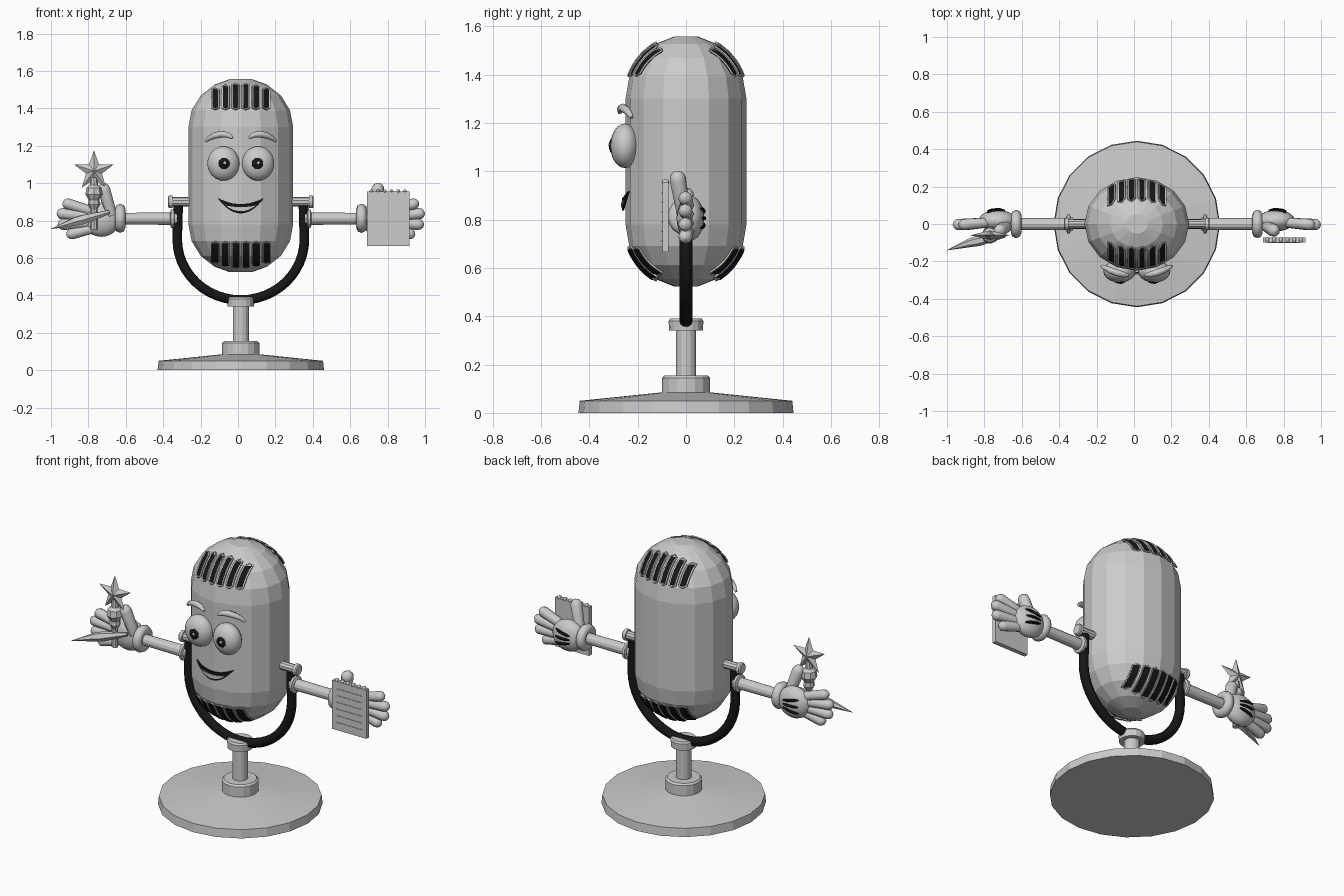
import bpy, bmesh
from math import sin, cos, pi, sqrt, radians
from mathutils import Vector, Matrix

if "Cube" in bpy.data.objects:
    bpy.data.objects.remove(bpy.data.objects["Cube"])

CX = 0.015          # symmetry plane of the figure
STRETCH = 1.12      # body is a little wider than deep
R = 0.25
Z_LOW, Z_HIGH = 0.78, 1.30


def material(name, v):
    m = bpy.data.materials.new(name)
    m.use_nodes = True
    m.diffuse_color = (v, v, v, 1)
    m.node_tree.nodes["Principled BSDF"].inputs["Base Color"].default_value = (v, v, v, 1)
    return m


GREY = material("light grey", 0.6)
BLACK = material("black", 0.008)


def finish(bm, name, mat, smooth=None):
    bmesh.ops.recalc_face_normals(bm, faces=bm.faces)
    me = bpy.data.meshes.new(name)
    bm.to_mesh(me)
    bm.free()
    me.materials.append(mat)
    ob = bpy.data.objects.new(name, me)
    bpy.context.collection.objects.link(ob)
    if smooth:
        shade(ob, smooth)
    return ob


def shade(ob, angle):
    bpy.ops.object.select_all(action='DESELECT')
    ob.select_set(True)
    bpy.context.view_layer.objects.active = ob
    bpy.ops.object.shade_smooth_by_angle(angle=radians(angle))


def lathe(name, profile, sides, mat, matrix=Matrix(), smooth=None):
    """Revolve (radius, height) pairs around z, then transform."""
    bm = bmesh.new()
    rings = [[bm.verts.new((r * cos(2 * pi * i / sides), r * sin(2 * pi * i / sides), z))
              for i in range(sides)] for r, z in profile]
    for a, b in zip(rings, rings[1:]):
        for i in range(sides):
            j = (i + 1) % sides
            bm.faces.new((a[i], a[j], b[j], b[i]))
    bm.faces.new(rings[0])
    bm.faces.new(rings[-1])
    bmesh.ops.transform(bm, matrix=matrix, verts=bm.verts)
    return finish(bm, name, mat, smooth)


def tube(name, points, radii, mat, cyclic=False, res=2, smooth=50):
    cu = bpy.data.curves.new(name, 'CURVE')
    cu.dimensions = '3D'
    cu.bevel_depth = 1
    cu.bevel_resolution = res
    cu.use_fill_caps = True
    sp = cu.splines.new('POLY')
    sp.points.add(len(points) - 1)
    sp.use_cyclic_u = cyclic
    for p, co, r in zip(sp.points, points, radii):
        p.co = (*co, 1)
        p.radius = r
    cu.materials.append(mat)
    ob = bpy.data.objects.new(name, cu)
    bpy.context.collection.objects.link(ob)
    bpy.ops.object.select_all(action='DESELECT')
    ob.select_set(True)
    bpy.context.view_layer.objects.active = ob
    bpy.ops.object.convert(target='MESH')
    shade(bpy.context.object, smooth)


def finger(name, a, b, r):
    a, b = Vector(a), Vector(b)
    d = (b - a).normalized()
    ends = [(1, 1), (.5, .87), (.15, .53), (0, .1)]
    tube(name, [a] + [b - d * r * k for k, _ in ends], [r * .85] + [r * k for _, k in ends], GREY)


def ball(name, centre, size, mat, seg=20, rings=12):
    bm = bmesh.new()
    bmesh.ops.create_uvsphere(bm, u_segments=seg, v_segments=rings, radius=1,
                              matrix=Matrix.Translation(centre) @ Matrix.Diagonal((*size, 1)))
    return finish(bm, name, mat, 60)


def box(name, centre, size, mat):
    bm = bmesh.new()
    bmesh.ops.create_cube(bm, size=1, matrix=Matrix.Translation(centre) @ Matrix.Diagonal((*size, 1)))
    return finish(bm, name, mat)


def skin(dx, z, front=-1, lift=0.0):
    """Point on the capsule surface, raised by lift."""
    h = max(z - Z_HIGH, Z_LOW - z, 0)
    r = sqrt(max(R * R - (h * .96) ** 2, 0))
    y = sqrt(max(r * r - (dx / STRETCH) ** 2, 0))
    n = Vector((dx, y, (z > 1) * h - (z < 1) * h)).normalized() * lift
    return Vector((CX + dx + n.x, front * (y + n.y), z + n.z))


def patch(name, x0, x1, top, bottom, mat, front=-1, lift=.004, nx=2, nz=6):
    """Thin plate on the body skin between two height curves."""
    bm = bmesh.new()
    grid = []
    for i in range(nx + 1):
        x = x0 + (x1 - x0) * i / nx
        lo, hi = bottom(x), top(x)
        grid.append([bm.verts.new(skin(x, lo + (hi - lo) * j / nz, front, lift)) for j in range(nz + 1)])
    for a, b in zip(grid, grid[1:]):
        for j in range(nz):
            bm.faces.new((a[j], b[j], b[j + 1], a[j + 1]))
    bmesh.ops.recalc_face_normals(bm, faces=bm.faces)
    bm.normal_update()
    if sum(f.normal.y for f in bm.faces) * front < 0:
        bmesh.ops.reverse_faces(bm, faces=bm.faces)
    ob = finish(bm, name, mat)
    sol = ob.modifiers.new("thickness", 'SOLIDIFY')
    sol.thickness = .008


AT = Matrix.Translation((CX, 0, 0))

# Stand
lathe("base", [(.445, 0), (.44, .05), (.1, .085)], 20, GREY, AT)
lathe("base_collar", [(.1, .07), (.1, .145), (.09, .155)], 16, GREY, AT)
lathe("pole", [(.043, .14), (.043, .36)], 14, GREY, AT)
lathe("pole_cap", [(.07, .34), (.072, .38), (.065, .39)], 16, GREY, AT)

# Yoke: two uprights joined by a half ellipse
arc = [(CX - .34 * cos(pi * i / 24), 0, .70 - .325 * sin(pi * i / 24)) for i in range(25)]
path = [(CX - .335, 0, .88)] + arc + [(CX + .335, 0, .88)]
tube("yoke", path, [.027] * len(path), BLACK, res=3)

# Capsule body
steps = [0, 20, 40, 60, 78]
dome = [(R * cos(radians(a)), .262 * sin(radians(a))) for a in steps]
profile = [(r, Z_LOW - h) for r, h in reversed(dome)] + [(r, Z_HIGH + h) for r, h in dome]
lathe("body", profile, 16, GREY, AT @ Matrix.Diagonal((STRETCH, 1, 1, 1)))

# Grille slots with raised rims, top and bottom, front and back
for front, face in ((-1, "front"), (1, "back")):
    for mid, inner, level in ((1.3, 1, "upper"), (.78, -1, "lower")):
        for k in range(6):
            x = (k - 2.5) * .053
            near = mid + inner * .1
            far = mid + inner * (.22 - .004 * (abs(k - 2.5)) ** 2)
            lo, hi = min(near, far), max(near, far)
            label = f"{face}_{level}_slot_{k + 1}"
            patch(label, x - .016, x + .016, lambda _: hi, lambda _: lo, BLACK, front, .006)
            zs = [lo + (hi - lo) * j / 6 for j in range(7)]
            loop = [skin(x - .018, z, front, .006) for z in zs] + [skin(x, hi + .008, front, .006)]
            loop += [skin(x + .018, z, front, .006) for z in reversed(zs)] + [skin(x, lo - .008, front, .006)]
            tube(label + "_rim", loop, [.005] * len(loop), GREY, True, 0)

# Smile
patch("mouth", -.115, .115, lambda x: .888 + 2.2 * x * x, lambda x: .838 + 5.9 * x * x,
      BLACK, lift=.014, nx=16, nz=3)
patch("tongue", -.075, .075, lambda x: .872 + 1.5 * x * x, lambda x: .85 + 5.4 * x * x,
      GREY, lift=.019, nx=12, nz=2)

for s, side in ((1, "left"), (-1, "right")):
    def at(dx, y, z):
        return Vector((CX + s * dx, y, z))

    def along(dx, y, z):
        return Matrix.Translation(at(dx, y, z)) @ Matrix.Rotation(s * pi / 2, 4, 'Y')

    # Eyes and brows
    ball(side + "_eye", at(.093, -.253, 1.105), (.086, .06, .092), GREY)
    ball(side + "_pupil", at(.09, -.303, 1.105), (.033, .016, .033), BLACK, 16, 8)
    ball(side + "_glint", at(.09, -.316, 1.108) + Vector((.004, 0, 0)), (.009, .005, .009), GREY, 8, 6)
    brow = [(.045, 1.243), (.07, 1.258), (.105, 1.262), (.14, 1.254), (.17, 1.24), (.19, 1.222)]
    tube(side + "_brow", [at(x, -.278 + 1.5 * x * x, z) for x, z in brow],
         [.008, .015, .018, .017, .013, .007], GREY)

    # Pivot knob and arm
    lathe(side + "_pivot", [(.025, 0), (.025, .1)], 10, GREY, along(.27, 0, .9))
    lathe(side + "_knob", [(.033, 0), (.033, .018), (.028, .024)], 12, GREY, along(.365, 0, .9))
    lathe(side + "_arm", [(.035, 0), (.036, .012), (.05, .016), (.05, .03), (.033, .036), (.031, .3)],
          12, GREY, along(.342, 0, .81))

    # Glove: cuff, palm, fingers, thumb and black seams
    ring = [at(.645, .048 * cos(pi * i / 8), .812 + .05 * sin(pi * i / 8)) for i in range(16)]
    tube(side + "_cuff", ring, [.028] * 16, GREY, True)
    ball(side + "_palm", at(.745, .018, .805), (.1, .057, .092), GREY)
    tips = [(.925, .897), (.957, .84), (.952, .778), (.905, .722)]
    for k, (x, z) in enumerate(tips):
        finger(f"{side}_finger_{k + 1}", at(.77, .01, .8 + (z - .805) * .45), at(x + .027, -.005, z), .03)
    finger(side + "_thumb", at(.69, -.01, .83), at(.742, -.04, 1.0), .035)
    for k in (-1, 0, 1):
        seam = []
        for x in (.705, .73, .755, .78, .8):
            z = k * (.022 + (x - .705) * .2)
            y = .018 + .057 * sqrt(1 - ((x - .745) / .1) ** 2 - (z / .092) ** 2)
            seam.append(at(x, y + .002, .805 + z))
        tube(f"{side}_glove_seam_{k + 2}", seam, [.004, .008, .008, .008, .004], BLACK, res=1)

# Notepad in the left hand
box("notepad", (.803, -.085, .81), (.226, .026, .29), GREY)
for k in range(6):
    box(f"notepad_line_{k + 1}", (.803, -.099, .71 + .04 * k), (.17, .004, .005), GREY)
    ball(f"notepad_ring_{k + 1}", (.713 + .036 * k, -.085, .955), (.01, .016, .012), GREY, 8, 6)

# Star award and pointed pen in the right hand
bm = bmesh.new()
c = Vector((-.77, -.06, 1.065))
rim = [bm.verts.new(c + Vector((sin(pi * i / 5), 0, cos(pi * i / 5))) * (.045 if i % 2 else .11))
       for i in range(10)]
for depth in (-.025, .025):
    peak = bm.verts.new(c + Vector((0, depth, 0)))
    for i in range(10):
        bm.faces.new((rim[i], rim[(i + 1) % 10], peak))
finish(bm, "award_star", GREY)
lathe("award_stem", [(.018, .75), (.018, .86), (.032, .885), (.028, .91), (.046, .94), (.04, .975),
                     (.022, .99), (.018, 1.03)], 8, GREY, Matrix.Translation((-.77, -.06, 0)))
tube("pen", [(-1, -.14, .755), (-.87, -.098, .795), (-.83, -.09, .805), (-.69, -.06, .845)],
     [.001, .025, .028, .012], GREY, res=1, smooth=20)
